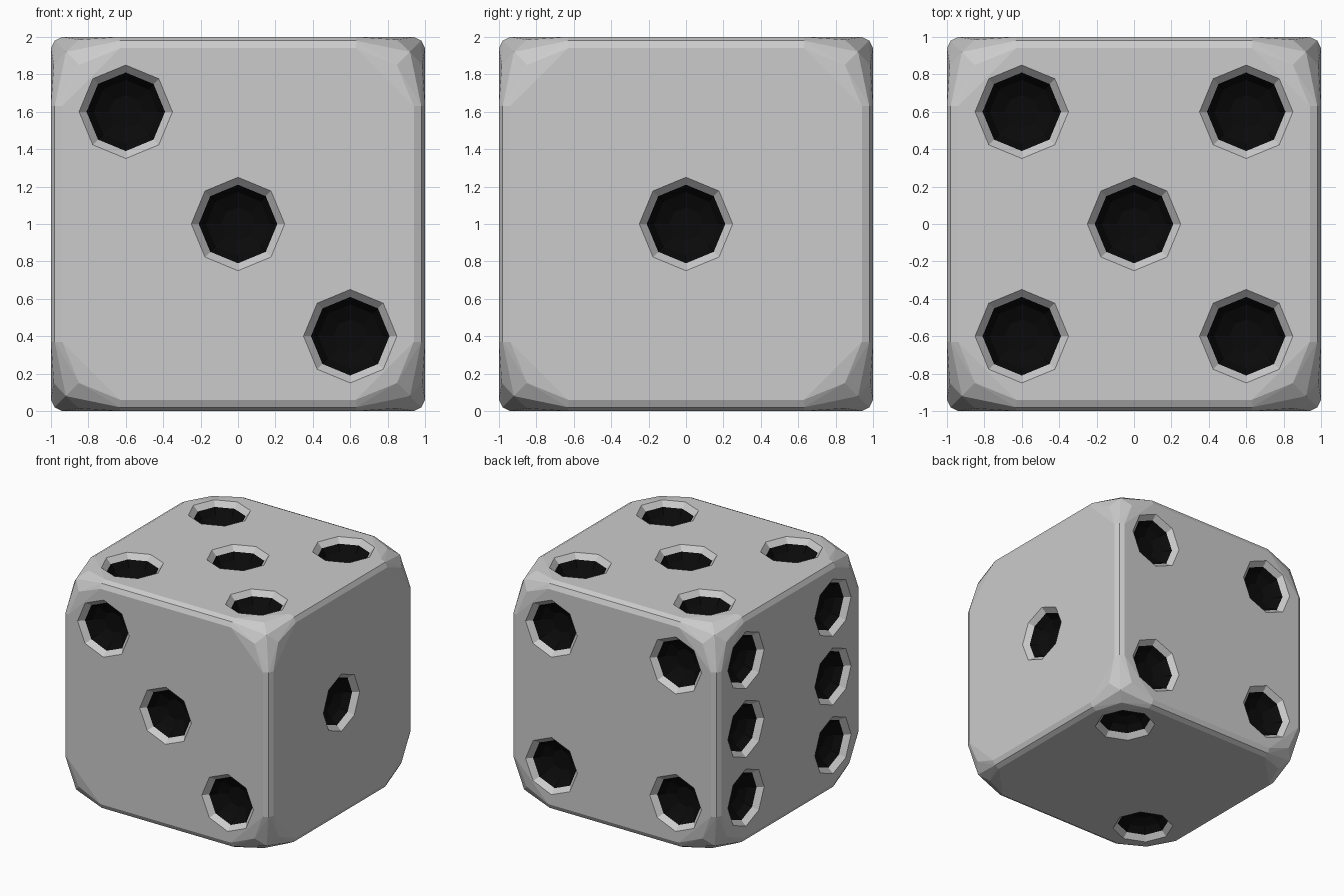
import bpy, bmesh
from math import pi, sin, cos
from itertools import product, permutations
from mathutils import Vector

if "Cube" in bpy.data.objects:
    bpy.data.objects.remove(bpy.data.objects["Cube"])

CENTRE = Vector((0, 0, 1))
P = 0.6            # pip spacing
RING = 0.045       # depth where the grey rim meets the black bowl


def to_object(name, bm):
    bmesh.ops.recalc_face_normals(bm, faces=bm.faces)
    mesh = bpy.data.meshes.new(name)
    bm.to_mesh(mesh)
    bm.free()
    obj = bpy.data.objects.new(name, mesh)
    bpy.context.collection.objects.link(obj)
    return obj


# Body: one corner's points, mirrored to all eight corners, then hulled
corner = [(0.92, 0.92, 0.92), (0.63, 0.98, 0.98), (0.85, 0.85, 0.985), (0.63, 0.94, 1.0)]
points = {tuple(s * c for s, c in zip(signs, p))
          for base in corner for p in permutations(base)
          for signs in product((-1, 1), repeat=3)}
bm = bmesh.new()
for p in sorted(points):
    bm.verts.new(CENTRE + Vector(p))
bmesh.ops.convex_hull(bm, input=bm.verts)
bmesh.ops.dissolve_limit(bm, angle_limit=0.01, verts=bm.verts, edges=bm.edges)
die = to_object("die_body", bm)

# Pip cutters: eight-sided bowls with a sloped rim
PROFILE = [(0.285, 0.04), (0.21, -RING), (0.17, -0.10), (0.09, -0.14)]


def add_pip(bm, u, v, a, b):
    n = u.cross(v)
    rings = []
    for r, h in PROFILE:
        rings.append([bm.verts.new(CENTRE + n * (1 + h)
                                   + u * (a + r * cos(i * pi / 4))
                                   + v * (b + r * sin(i * pi / 4))) for i in range(8)])
    for lo, hi in zip(rings, rings[1:]):
        for i in range(8):
            j = (i + 1) % 8
            bm.faces.new((lo[i], lo[j], hi[j], hi[i]))
    bm.faces.new(rings[0])
    bm.faces.new(rings[-1][::-1])


X, Y, Z = Vector((1, 0, 0)), Vector((0, 1, 0)), Vector((0, 0, 1))
one = [(0, 0)]
two = [(P, -P), (-P, P)]
four = two + [(P, P), (-P, -P)]
layout = [
    (Y, Z, one),                          # right
    (X, -Y, two),                         # bottom
    (X, Z, two + one),                    # front
    (-X, Z, four),                        # back
    (X, Y, four + one),                   # top
    (-Y, Z, four + [(P, 0), (-P, 0)]),    # left
]
bm = bmesh.new()
for u, v, spots in layout:
    for a, b in spots:
        add_pip(bm, u, v, a, b)
cutter = to_object("pip_cutter", bm)

# Carve the pips
mod = die.modifiers.new("pips", 'BOOLEAN')
mod.operation = 'DIFFERENCE'
mod.solver = 'EXACT'
mod.object = cutter
bpy.context.view_layer.objects.active = die
die.select_set(True)
bpy.ops.object.modifier_apply(modifier=mod.name)
bpy.data.objects.remove(cutter)

# Colour the bowls black: faces lying wholly below the rim
grey = bpy.data.materials.new("body_grey")
grey.diffuse_color = (0.8, 0.8, 0.8, 1)
grey.use_nodes = True
grey.node_tree.nodes["Principled BSDF"].inputs["Base Color"].default_value = grey.diffuse_color
black = bpy.data.materials.new("pip_black")
black.diffuse_color = (0.003, 0.003, 0.003, 1)
black.use_nodes = True
black.node_tree.nodes["Principled BSDF"].inputs["Base Color"].default_value = black.diffuse_color
mesh = die.data
mesh.materials.clear()
mesh.materials.append(grey)
mesh.materials.append(black)
for poly in mesh.polygons:
    depth = max(max(abs(c) for c in mesh.vertices[i].co - CENTRE) for i in poly.vertices)
    poly.material_index = 1 if depth < 1 - RING + 0.002 else 0
    poly.use_smooth = False
